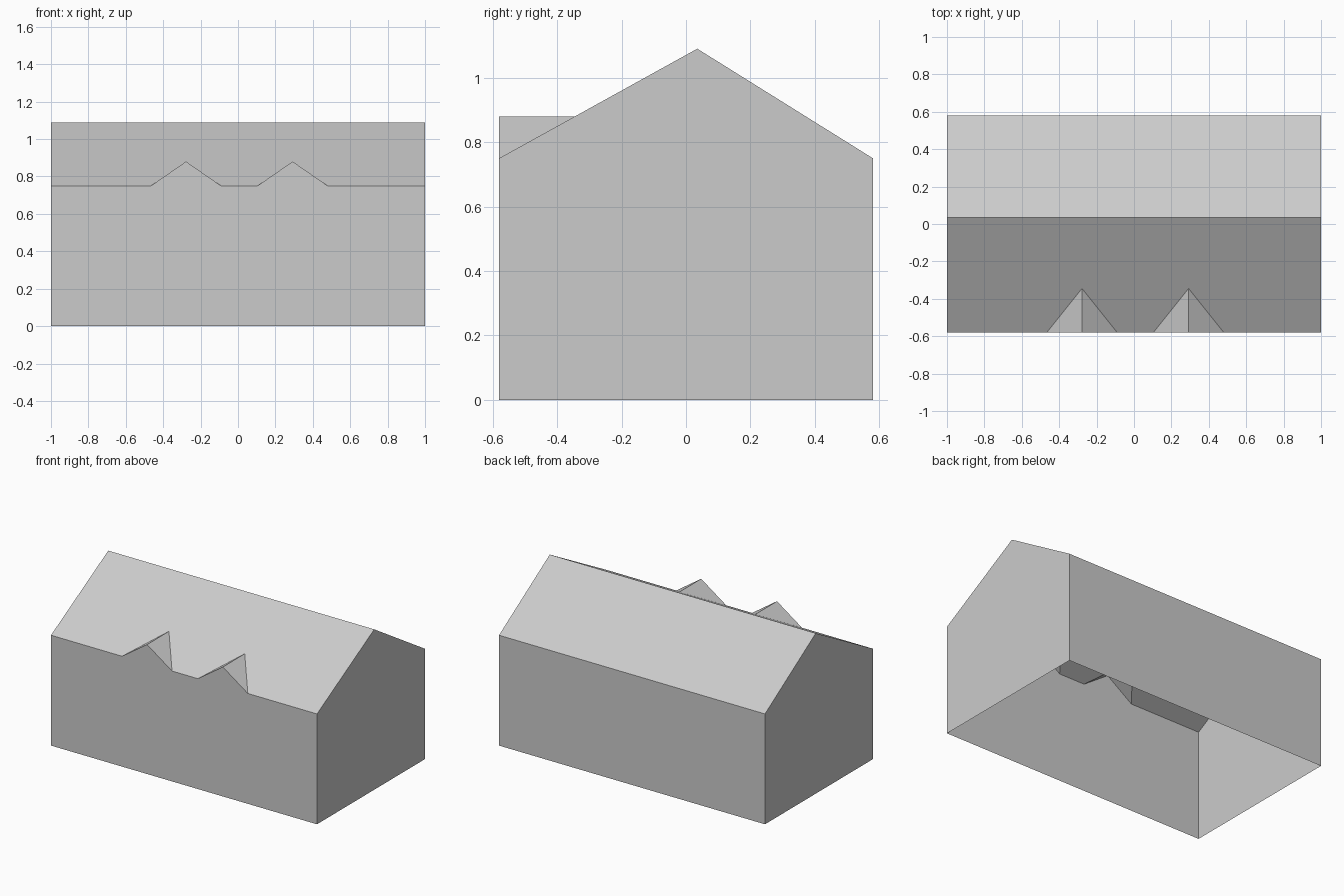
import bpy

cube = bpy.data.objects.get("Cube")
if cube:
    bpy.data.objects.remove(cube, do_unlink=True)

# Main dimensions
HALF_X, HALF_Y = 1.0, 0.58
EAVE, RIDGE, RIDGE_Y = 0.75, 1.09, 0.035
DORMERS = (-0.278, 0.292)
DORMER_HALF, DORMER_TOP = 0.188, 0.88
# A level dormer ridge runs back until it meets the roof slope
DORMER_BACK = -HALF_Y + (DORMER_TOP - EAVE) / (RIDGE - EAVE) * (RIDGE_Y + HALF_Y)

grey = bpy.data.materials.new("plain grey")
grey.use_nodes = True
colour = (0.6, 0.6, 0.6, 1)
grey.diffuse_color = colour
grey.node_tree.nodes["Principled BSDF"].inputs["Base Color"].default_value = colour


def part(name, polygons):
    """Make one flat-shaded object from outlines wound outwards."""
    verts, faces = [], []
    for outline in polygons:
        faces.append(range(len(verts), len(verts) + len(outline)))
        verts += outline
    mesh = bpy.data.meshes.new(name)
    mesh.from_pydata(verts, [], [list(f) for f in faces])
    mesh.materials.append(grey)
    obj = bpy.data.objects.new(name, mesh)
    bpy.context.collection.objects.link(obj)
    return obj


def eave_line(peak_y):
    """Front eave from -x to +x, rising to a point at each dormer."""
    line = [(-HALF_X, -HALF_Y, EAVE)]
    for x in DORMERS:
        line += [(x - DORMER_HALF, -HALF_Y, EAVE),
                 (x, peak_y, DORMER_TOP),
                 (x + DORMER_HALF, -HALF_Y, EAVE)]
    return line + [(HALF_X, -HALF_Y, EAVE)]


def gable(x):
    return [(x, -HALF_Y, 0), (x, HALF_Y, 0), (x, HALF_Y, EAVE),
            (x, RIDGE_Y, RIDGE), (x, -HALF_Y, EAVE)]


# Walls, open underneath; the front wall includes the dormer gables
part("front_wall", [[(-HALF_X, -HALF_Y, 0), (HALF_X, -HALF_Y, 0)]
                    + eave_line(-HALF_Y)[::-1]])
part("back_wall", [[(HALF_X, HALF_Y, 0), (-HALF_X, HALF_Y, 0),
                    (-HALF_X, HALF_Y, EAVE), (HALF_X, HALF_Y, EAVE)]])
part("left_gable_wall", [gable(HALF_X)])
part("right_gable_wall", [gable(-HALF_X)[::-1]])

# Roof slopes; the front one is notched under the dormers
ridge = [(HALF_X, RIDGE_Y, RIDGE), (-HALF_X, RIDGE_Y, RIDGE)]
part("front_roof", [eave_line(DORMER_BACK) + ridge])
part("back_roof", [ridge[::-1] + [(HALF_X, HALF_Y, EAVE), (-HALF_X, HALF_Y, EAVE)]])

# Dormer roofs, two triangles each
for side, x in zip(("right", "left"), DORMERS):
    front, back = (x, -HALF_Y, DORMER_TOP), (x, DORMER_BACK, DORMER_TOP)
    part(side + "_dormer_roof", [
        [(x - DORMER_HALF, -HALF_Y, EAVE), front, back],
        [front, (x + DORMER_HALF, -HALF_Y, EAVE), back]])
